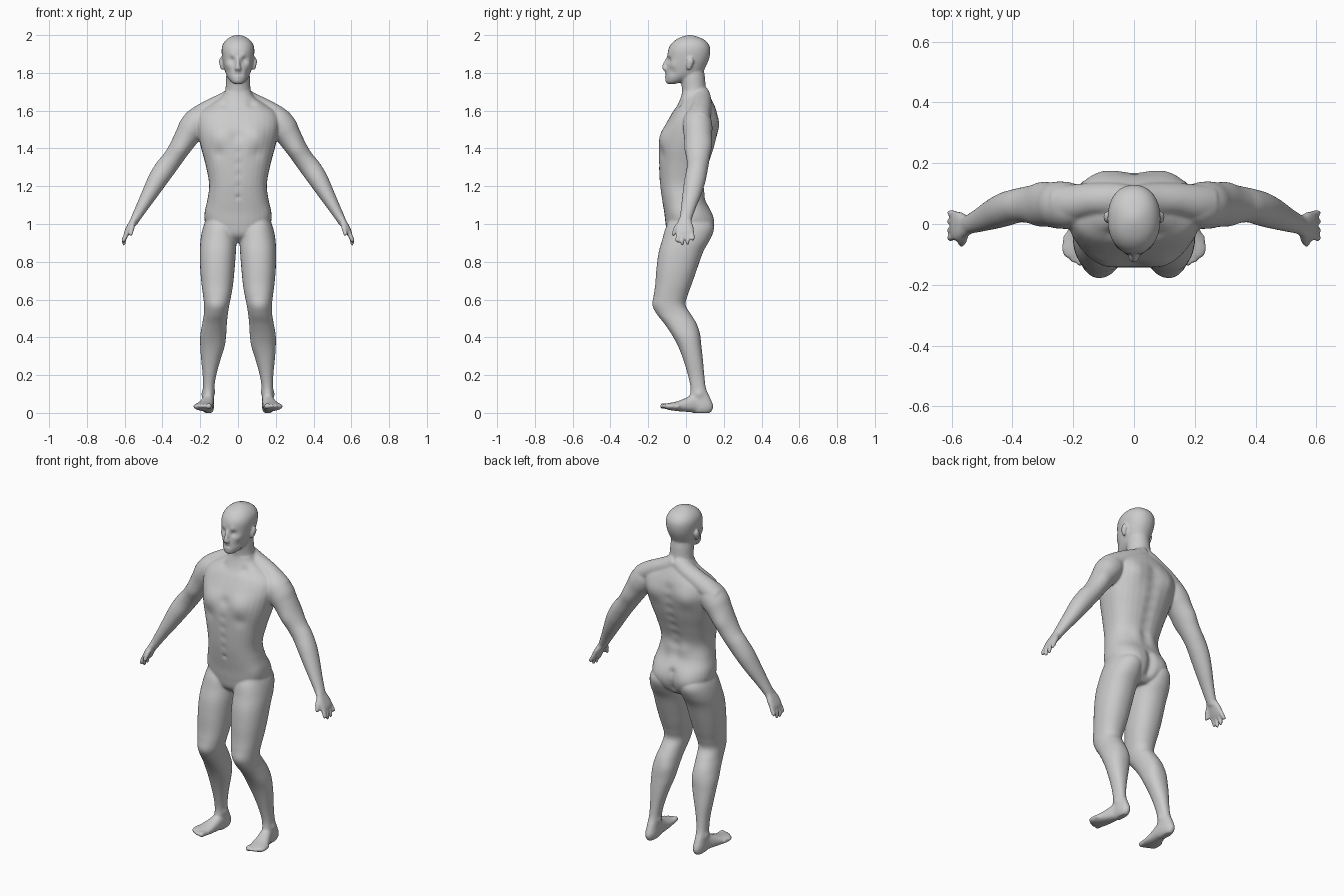
import bpy, bmesh, math
from mathutils import Vector, kdtree

bm = bmesh.new()
SEG = 32


def spline(rows, steps=5):
    """Catmull-Rom interpolation of parameter rows."""
    out = []
    for i in range(len(rows) - 1):
        p0, p1, p2, p3 = (rows[max(i - 1, 0)], rows[i], rows[i + 1], rows[min(i + 2, len(rows) - 1)])
        for s in range(steps):
            t = s / steps
            out.append([0.5 * (2 * b + (c - a) * t + (2 * a - 5 * b + 4 * c - d) * t * t
                               + (3 * b - a - 3 * c + d) * t ** 3)
                        for a, b, c, d in zip(p0, p1, p2, p3)])
    return out + [list(rows[-1])]


def skin(rings, sides):
    """Closed surface through (centre, u, v) rings, optionally on both sides."""
    for sx in sides:
        loops = []
        for c, u, v, e in rings:
            loop = []
            for k in range(SEG):
                a = 2 * math.pi * k / SEG
                ca, sa = math.cos(a), math.sin(a)
                p = (c + u * math.copysign(abs(ca) ** (2 / e), ca)
                     + v * math.copysign(abs(sa) ** (2 / e), sa))
                loop.append(bm.verts.new((p.x * sx, p.y, p.z)))
            loops.append(loop)
        for a, b in zip(loops, loops[1:]):
            for k in range(SEG):
                j = (k + 1) % SEG
                bm.faces.new((a[k], a[j], b[j], b[k]))
        bm.faces.new(loops[0][::-1])
        bm.faces.new(loops[-1])


def stack(rows, sides=(1,), e=2.2):
    """Horizontal sections: z, x0, x1, y0, y1."""
    skin([(Vector(((x0 + x1) / 2, (y0 + y1) / 2, z)), Vector(((x1 - x0) / 2, 0, 0)),
           Vector((0, (y1 - y0) / 2, 0)), e) for z, x0, x1, y0, y1 in spline(rows)], sides)


def tube(rows, sides=(1, -1), ref=(0, 1, 0), e=2.0):
    """Sections along a path: x, y, z, radius across, radius along ref."""
    rows = spline(rows)
    pts = [Vector(r[:3]) for r in rows]
    rings = []
    for i, r in enumerate(rows):
        t = (pts[min(i + 1, len(pts) - 1)] - pts[max(i - 1, 0)]).normalized()
        v = Vector(ref)
        v = (v - t * v.dot(t)).normalized()
        rings.append((pts[i], v.cross(t) * r[3], v * r[4], e))
    skin(rings, sides)


def sym(rows):
    return [(z, -w, w, f, b) for z, w, f, b in rows]


# torso: z, half width, front, back
stack(sym([(.90, .05, -.05, .08), (.94, .13, -.095, .125), (1.0, .172, -.108, .142), (1.06, .177, -.115, .135),
           (1.13, .162, -.127, .102), (1.21, .153, -.138, .09), (1.31, .171, -.143, .118), (1.40, .195, -.142, .148),
           (1.48, .213, -.125, .166), (1.54, .22, -.10, .172), (1.59, .205, -.072, .164), (1.63, .15, -.045, .15),
           (1.67, .09, -.028, .13), (1.70, .07, -.02, .115)]), e=2.4)
# neck
stack(sym([(1.58, .09, -.04, .15), (1.66, .076, -.022, .122), (1.72, .066, -.022, .106), (1.78, .063, -.03, .10),
           (1.84, .055, -.02, .09)]), e=2)
# head
stack(sym([(1.742, .02, -.096, -.055), (1.752, .036, -.104, -.02), (1.775, .054, -.107, .04), (1.80, .066, -.105, .085),
           (1.84, .077, -.101, .108), (1.88, .084, -.098, .124), (1.92, .087, -.095, .129), (1.95, .081, -.081, .121),
           (1.975, .063, -.055, .098), (1.992, .037, -.02, .06), (2.0, .012, .01, .03)]))
# nose
tube([(0, -.09, 1.89, .008, .008), (0, -.103, 1.862, .011, .009), (0, -.113, 1.835, .013, .013),
      (0, -.112, 1.822, .012, .016), (0, -.10, 1.815, .006, .01)], sides=(1,), ref=(1, 0, 0))
# ears
tube([(.083, .012, 1.815, .006, .006), (.086, .016, 1.83, .009, .013), (.091, .023, 1.855, .009, .019),
      (.092, .025, 1.872, .007, .015), (.09, .025, 1.88, .003, .006)])
# trapezius slopes
tube([(.0, .075, 1.69, .05, .05), (.06, .08, 1.652, .05, .055), (.13, .08, 1.614, .054, .055),
      (.20, .07, 1.575, .055, .06), (.25, .065, 1.545, .05, .06)])
# arms
tube([(.16, .06, 1.585, .05, .05), (.205, .06, 1.552, .07, .073), (.24, .062, 1.51, .075, .078),
      (.268, .063, 1.468, .066, .074), (.31, .064, 1.40, .056, .067), (.35, .064, 1.34, .053, .06),
      (.385, .06, 1.295, .055, .056), (.425, .048, 1.235, .052, .056), (.465, .032, 1.165, .043, .05),
      (.505, .014, 1.095, .033, .04), (.542, -.001, 1.03, .025, .032), (.556, -.005, 1.0, .02, .03)])
# palms
tube([(.54, -.002, 1.04, .02, .028), (.555, -.006, 1.012, .019, .037), (.572, -.007, .983, .018, .047),
      (.587, -.006, .955, .016, .048), (.594, -.004, .938, .011, .044)], e=2.5)
# fingers: y at knuckle, y at tip, tip z
for y0, y1, zt in ((-.042, -.046, .90), (-.017, -.02, .886), (.008, .008, .888), (.032, .036, .91)):
    tube([(.583, y0, .962, .011, .011), (.596, (y0 + y1) / 2, .935, .012, .0115),
          (.604, y1, (.935 + zt) / 2, .011, .0105), (.604, y1, zt + .006, .009, .009), (.603, y1, zt, .004, .004)])
# thumbs
tube([(.556, -.02, 1.01, .014, .018), (.56, -.046, .985, .014, .015), (.565, -.06, .962, .0125, .012),
      (.568, -.066, .943, .01, .01), (.569, -.067, .936, .004, .004)])
# legs
stack([(1.03, .04, .165, -.08, .10), (.98, .012, .186, -.108, .135), (.92, .008, .198, -.125, .126),
       (.85, .011, .202, -.145, .09), (.76, .018, .20, -.157, .058), (.68, .026, .193, -.163, .03),
       (.62, .036, .185, -.171, .008), (.57, .046, .18, -.172, -.002), (.52, .054, .181, -.152, .028),
       (.47, .059, .19, -.113, .057), (.41, .063, .2, -.073, .074), (.35, .071, .2, -.041, .082),
       (.28, .093, .195, -.014, .09), (.20, .115, .187, .01, .097), (.13, .126, .186, .024, .106),
       (.08, .128, .187, .018, .128), (.04, .126, .188, .02, .144), (.015, .13, .184, .025, .14),
       (.0, .138, .176, .035, .128)], sides=(1, -1))
# feet
tube([(.157, .10, .045, .04, .03), (.158, .05, .05, .048, .032), (.168, 0, .041, .036, .039),
      (.178, -.045, .035, .026, .047), (.186, -.08, .034, .02, .05), (.189, -.108, .035, .014, .044)],
     ref=(1, 0, 0), e=2.3)
# toes: x, tip y, radius
for x, y, r in ((.154, -.137, .015), (.178, -.138, .011), (.197, -.128, .011), (.213, -.114, .0105), (.227, -.096, .01)):
    tube([(x - .004, y + .06, .033, r, r), (x, y + .02, .036, r, r), (x + .001, y + .006, .036, r * .9, r * .9),
          (x + .001, y, .036, r * .4, r * .4)], ref=(1, 0, 0))

# fuse all parts into one smooth skin
bmesh.ops.recalc_face_normals(bm, faces=bm.faces)
mesh = bpy.data.meshes.new("body")
bm.to_mesh(mesh)
bm.free()
body = bpy.data.objects.new("body", mesh)
bpy.context.collection.objects.link(body)
bpy.context.view_layer.objects.active = body
body.select_set(True)
rm = body.modifiers.new("fuse", 'REMESH')
rm.mode, rm.voxel_size = 'VOXEL', .0062
sm = body.modifiers.new("relax", 'SMOOTH')
sm.factor, sm.iterations = .5, 5
for m in ("fuse", "relax"):
    bpy.ops.object.modifier_apply(modifier=m)

# sculpted dabs: x, y, z, radius, push along normal
face = [(.034, -.09, 1.868, .016, -.011), (.03, -.098, 1.893, .016, .005), (.034, -.082, 1.868, .008, .004),
        (.055, -.07, 1.842, .02, .004), (.05, -.07, 1.805, .022, -.004), (0, -.107, 1.801, .011, .005),
        (0, -.107, 1.781, .011, .005), (0, -.108, 1.791, .006, -.004), (.014, -.104, 1.791, .007, -.004),
        (0, -.105, 1.757, .015, .004), (.013, -.108, 1.824, .008, .004)]
trunk = [(.09, -.12, 1.46, .06, .016), (0, -.14, 1.47, .03, -.008), (.1, -.125, 1.375, .035, -.007),
         (0, -.135, 1.14, .012, -.008), (.105, .155, 1.52, .055, .012), (.045, .09, 1.18, .04, .008),
         (.09, .125, 1.0, .06, .016), (.07, -.03, 1.635, .025, -.008), (.15, -.06, 1.05, .04, .004)]
limbs = [(.115, -.165, .57, .035, .006), (.187, .07, .1, .018, .007), (.127, .065, .11, .018, .007),
         (.09, .06, .42, .04, .005), (.30, -.005, 1.39, .045, .006), (.31, .13, 1.42, .045, .006)]
dabs = face + trunk + limbs
dabs += [(0, .175 - 1.0 * max(0, 1.5 - z) * .27, z, .03, -.007) for z in (1.14, 1.2, 1.26, 1.32, 1.38, 1.44, 1.5, 1.56)]
dabs += [(0, .13, z, .022, -.013) for z in (.93, .96, .99, 1.02, 1.05)]
dabs += [(0, -.142, z, .018, -.003) for z in (1.2, 1.26, 1.32, 1.38)]
dabs += [(-x, y, z, r, a) for x, y, z, r, a in dabs if x]

verts = body.data.vertices
tree = kdtree.KDTree(len(verts))
for v in verts:
    tree.insert(v.co, v.index)
tree.balance()
shift = {}
for x, y, z, r, a in dabs:
    for co, i, d in tree.find_range((x, y, z), r * 2.2):
        shift[i] = shift.get(i, 0) + a * math.exp(-(d / r) ** 2)
normals = [v.normal.copy() for v in verts]
for i, s in shift.items():
    verts[i].co += normals[i] * s
body.data.update()
sm = body.modifiers.new("relax", 'SMOOTH')
sm.factor, sm.iterations = .5, 2
bpy.ops.object.modifier_apply(modifier="relax")
bpy.ops.object.shade_smooth()
